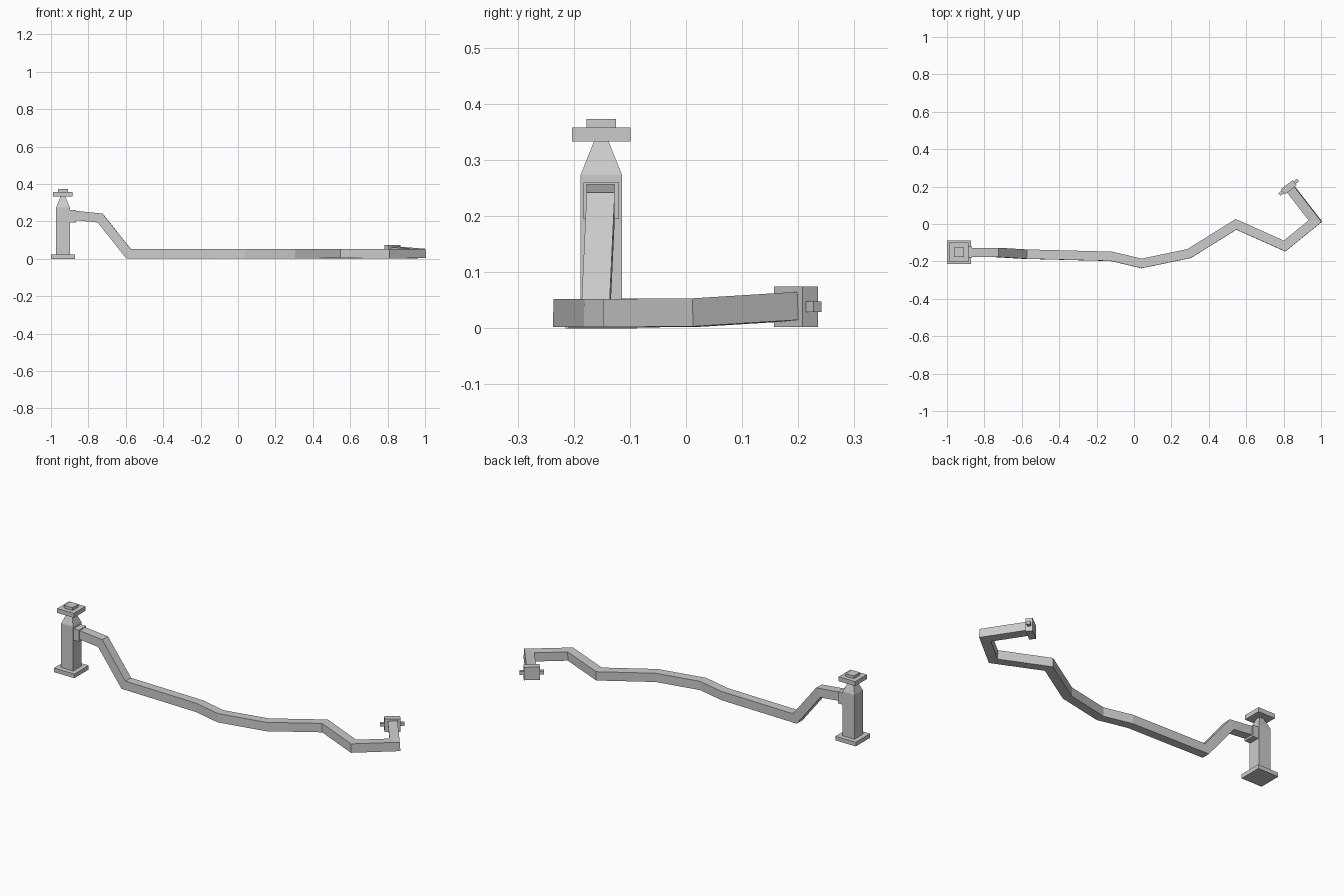
import bpy, bmesh, math
from mathutils import Vector, Matrix

if "Cube" in bpy.data.objects:
    bpy.data.objects.remove(bpy.data.objects["Cube"])


def finish(name, bm):
    bmesh.ops.recalc_face_normals(bm, faces=bm.faces[:])
    mesh = bpy.data.meshes.new(name)
    bm.to_mesh(mesh)
    bm.free()
    obj = bpy.data.objects.new(name, mesh)
    bpy.context.collection.objects.link(obj)
    return obj


def box(name, centre, size, angle=0.0):
    bm = bmesh.new()
    bmesh.ops.create_cube(bm, size=1, matrix=Matrix.LocRotScale(
        Vector(centre), Matrix.Rotation(angle, 3, 'Z'), Vector(size)))
    return finish(name, bm)


def skin(name, rings):
    bm = bmesh.new()
    loops = [[bm.verts.new(p) for p in ring] for ring in rings]
    for a, b in zip(loops, loops[1:]):
        for i in range(4):
            j = (i + 1) % 4
            bm.faces.new((a[i], a[j], b[j], b[i]))
    bm.faces.new(loops[0][::-1])
    bm.faces.new(loops[-1])
    return finish(name, bm)


CORNERS = [(-1, -1), (1, -1), (1, 1), (-1, 1)]
X, Y = -0.936, -0.151

# Hydrant: foot, tapered square post, cap and top nut
box("hydrant_base", (X, Y, 0.0115), (0.128, 0.128, 0.023))
skin("hydrant_post", [[(X + a * h, Y + b * h, z) for a, b in CORNERS]
                      for h, z in ((0.037, 0.02), (0.037, 0.273), (0.012, 0.336))])
box("hydrant_cap", (X, Y, 0.3455), (0.104, 0.104, 0.025))
box("hydrant_nut", (X, Y, 0.365), (0.053, 0.053, 0.017))
box("hydrant_outlet", (-0.885, Y, 0.2275), (0.04, 0.063, 0.065))

# Hose: square section swept along a path with mitred bends
path = [Vector(p) for p in (
    (-0.875, -0.152, 0.232), (-0.737, -0.152, 0.218), (-0.585, -0.161, 0.027),
    (-0.12, -0.173, 0.027), (0.04, -0.211, 0.027), (0.295, -0.158, 0.027),
    (0.545, -0.002, 0.028), (0.805, -0.118, 0.027), (0.970, 0.016, 0.028),
    (0.832, 0.194, 0.039))]
dirs = [(b - a).normalized() for a, b in zip(path, path[1:])]
side = dirs[0].cross(Vector((0, 0, 1))).normalized()
up = side.cross(dirs[0])
rings = [[path[0] + 0.025 * (a * side + b * up) for a, b in CORNERS]]
for i in range(1, len(path)):
    d = dirs[i - 1]
    normal = d + dirs[i] if i < len(dirs) else d
    rings.append([p + d * ((path[i] - p).dot(normal) / d.dot(normal))
                  for p in rings[-1]])
skin("hose", rings)

# Hose coupling with a lug on both sides
turn = math.atan2(dirs[-1].y, dirs[-1].x)
end = Vector((0.827, 0.196, 0.0385))
across = Vector((-math.sin(turn), math.cos(turn), 0))
box("hose_coupling", end, (0.035, 0.082, 0.073), turn)
for s, label in ((1, "left"), (-1, "right")):
    box("coupling_lug_" + label, end + across * s * 0.05, (0.018, 0.026, 0.018), turn)
